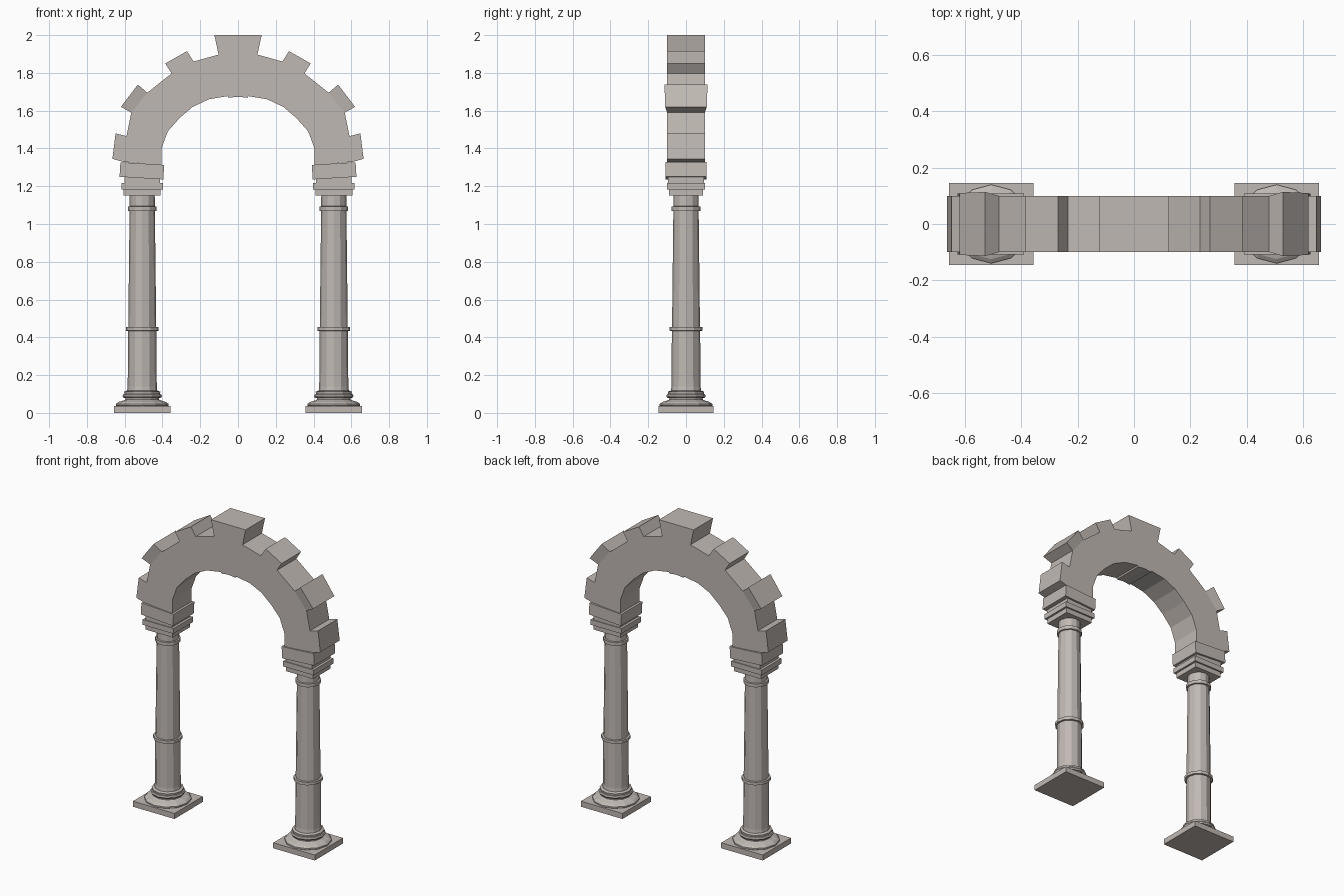
import bpy, bmesh, math
from mathutils import Matrix, Vector

if "Cube" in bpy.data.objects:
    bpy.data.objects.remove(bpy.data.objects["Cube"])

stone = bpy.data.materials.new("warm grey stone")
stone.diffuse_color = (0.53, 0.485, 0.455, 1)
stone.use_nodes = True
stone.node_tree.nodes["Principled BSDF"].inputs["Base Color"].default_value = stone.diffuse_color


def finish(bm, name):
    bmesh.ops.recalc_face_normals(bm, faces=bm.faces)
    me = bpy.data.meshes.new(name)
    bm.to_mesh(me)
    bm.free()
    me.materials.append(stone)
    ob = bpy.data.objects.new(name, me)
    bpy.context.collection.objects.link(ob)
    return ob


def box(name, cx, z0, z1, hx, hy, tilt=0):
    bm = bmesh.new()
    m = (Matrix.Translation((cx, 0, (z0 + z1) / 2)) @ Matrix.Rotation(tilt, 4, 'Y')
         @ Matrix.Diagonal((2 * hx, 2 * hy, z1 - z0, 1)))
    bmesh.ops.create_cube(bm, size=1, matrix=m)
    return finish(bm, name)


def lathe(name, cx, profile, sides=12):
    bm = bmesh.new()
    rings = [[bm.verts.new((cx + r * math.cos(2 * math.pi * i / sides),
                            r * math.sin(2 * math.pi * i / sides), z))
              for i in range(sides)] for r, z in profile]
    for a, b in zip(rings, rings[1:]):
        for i in range(sides):
            j = (i + 1) % sides
            bm.faces.new((a[i], a[j], b[j], b[i]))
    bm.faces.new(rings[0][::-1])
    bm.faces.new(rings[-1])
    return finish(bm, name)


def prism(name, pts):
    """Extrude an outline of (x, z, half depth) points through y."""
    bm = bmesh.new()
    f = [bm.verts.new((x, -d, z)) for x, z, d in pts]
    b = [bm.verts.new((x, d, z)) for x, z, d in pts]
    bm.faces.new(f)
    bm.faces.new(b[::-1])
    for i in range(len(pts)):
        j = (i + 1) % len(pts)
        bm.faces.new((f[i], b[i], b[j], f[j]))
    return finish(bm, name)


# column profile: moulded base, tapering shaft, two thin rings
column = [(0.13, 0.03), (0.14, 0.038), (0.14, 0.047), (0.125, 0.058), (0.105, 0.064),
          (0.09, 0.07), (0.088, 0.078), (0.101, 0.081), (0.105, 0.09), (0.1, 0.098),
          (0.094, 0.1), (0.096, 0.112), (0.08, 0.118), (0.077, 0.14), (0.075, 0.434),
          (0.087, 0.435), (0.087, 0.454), (0.074, 0.455), (0.067, 1.068),
          (0.076, 1.07), (0.076, 1.092), (0.067, 1.094), (0.066, 1.16)]

for side, s in (("left", -1), ("right", 1)):
    cx = 0.507 * s
    box(side + "_plinth", cx, 0, 0.036, 0.15, 0.146)
    lathe(side + "_column", cx, column)
    # stepped capital
    box(side + "_capital_neck", cx, 1.15, 1.182, 0.098, 0.09)
    box(side + "_capital_slab", cx, 1.182, 1.216, 0.111, 0.101)
    box(side + "_capital_step", cx, 1.21, 1.26, 0.095, 0.095)
    box(side + "_impost_block", s * 0.509, 1.243, 1.32, 0.116, 0.108, -s * math.radians(3.5))

# arch band: left half outline mirrored to the right
D = 0.1
inner = [(-0.405, 1.31), (-0.405, 1.40), (-0.372, 1.49), (-0.31, 1.56), (-0.24, 1.62),
         (-0.155, 1.66), (-0.055, 1.677), (-0.05, 1.668), (-0.01, 1.673)]
outer = [(-0.103, 1.897), (-0.235, 1.86), (-0.352, 1.797), (-0.48, 1.695),
         (-0.565, 1.59), (-0.59, 1.465), (-0.613, 1.33)]
mir = lambda pts: [(-x, z) for x, z in reversed(pts)]
prism("arch_band", [(x, z, D) for x, z in inner + mir(inner) + mir(outer) + outer])

# projecting stones: root pair then outer pair, the middle ones flare in depth
teeth = [("upper", [(-0.235, 1.86, D), (-0.352, 1.797, D), (-0.385, 1.85, D), (-0.27, 1.915, D)]),
         ("middle", [(-0.48, 1.695, D), (-0.565, 1.59, D), (-0.62, 1.62, 0.11), (-0.53, 1.738, 0.114)]),
         ("lower", [(-0.59, 1.465, D), (-0.613, 1.33, D), (-0.665, 1.345, D), (-0.648, 1.48, D)])]
for name, pts in teeth:
    prism(name + "_stone_left", pts)
    prism(name + "_stone_right", [(-x, z, d) for x, z, d in pts])
prism("keystone", [(-0.103, 1.897, D), (0.103, 1.897, D), (0.125, 2.0, D), (-0.125, 2.0, D)])
